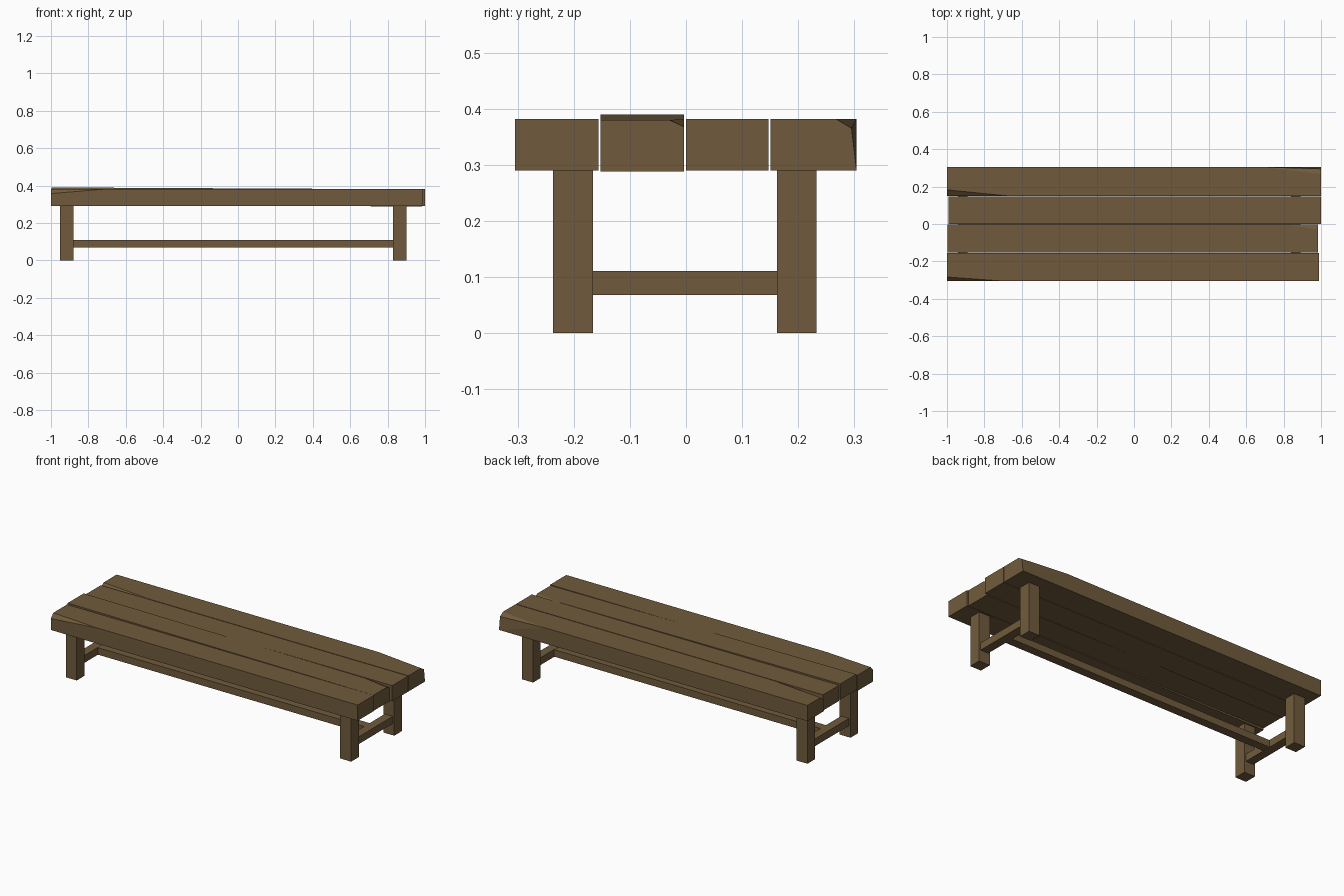
import bpy, bmesh
from mathutils import Vector

if "Cube" in bpy.data.objects:
    bpy.data.objects.remove(bpy.data.objects["Cube"])

wood = bpy.data.materials.new("brown wood")
wood.diffuse_color = (0.163, 0.105, 0.045, 1)
wood.use_nodes = True
wood.node_tree.nodes["Principled BSDF"].inputs["Base Color"].default_value = wood.diffuse_color


def box(name, x, y, z, cuts=(), tilt=0.0):
    """Box from ranges; tilt raises the -x end; each cut is 3 points of a chip plane."""
    bm = bmesh.new()
    bmesh.ops.create_cube(bm, size=1)
    for v in bm.verts:
        low_x = v.co.x < 0
        v.co = Vector([r[0] if c < 0 else r[1] for c, r in zip(v.co, (x, y, z))])
        if low_x:
            v.co.z += tilt
    centre = Vector([sum(r) / 2 for r in (x, y, z)])
    for pts in cuts:
        a, b, c = map(Vector, pts)
        n = (b - a).cross(c - a).normalized()
        if n.dot(centre - a) > 0:
            n = -n
        res = bmesh.ops.bisect_plane(bm, geom=bm.verts[:] + bm.edges[:] + bm.faces[:],
                                     dist=1e-5, plane_co=a, plane_no=n, clear_outer=True)
        rim = [e for e in bm.edges if e.is_boundary]
        if rim:
            bmesh.ops.holes_fill(bm, edges=rim, sides=0)
    bmesh.ops.recalc_face_normals(bm, faces=bm.faces[:])
    me = bpy.data.meshes.new(name)
    bm.to_mesh(me)
    bm.free()
    me.materials.append(wood)
    ob = bpy.data.objects.new(name, me)
    bpy.context.collection.objects.link(ob)
    return ob


# Seat planks with chipped corners
top = 0.382
box("front_plank", (-1, 0.99), (-0.305, -0.156), (0.29, top),
    [((-1, -0.283, top), (-1, -0.305, 0.357), (-0.7, -0.305, top))])
box("front_middle_plank", (-0.998, 0.985), (-0.152, -0.004), (0.288, 0.380),
    [((0.985, -0.03, 0.380), (0.985, -0.004, 0.368), (0.82, -0.004, 0.381))], tilt=0.01)
box("back_middle_plank", (-0.992, 1), (0.0, 0.147), (0.29, top))
tip = (1, 0.295, 0.365)
start = (0.7, 0.304, top)
box("back_plank", (-1, 1), (0.151, 0.304), (0.29, top),
    [((-1, 0.183, top), (-1, 0.151, 0.355), (-0.68, 0.151, top)),
     (start, (1, 0.267, top), tip),
     (start, tip, (1, 0.304, 0.29))])

# Legs and end rails
for side, x0 in (("left", -0.951), ("right", 0.829)):
    for end, y0 in (("front", -0.237), ("back", 0.162)):
        box(f"{end}_{side}_leg", (x0, x0 + 0.071), (y0, y0 + 0.071), (0, 0.29))
    box(f"{side}_end_rail", (x0 + 0.01, x0 + 0.061), (-0.167, 0.162), (0.068, 0.111))

# Long rail between the end rails
box("long_rail", (-0.89, 0.839), (-0.028, 0.023), (0.069, 0.11))
